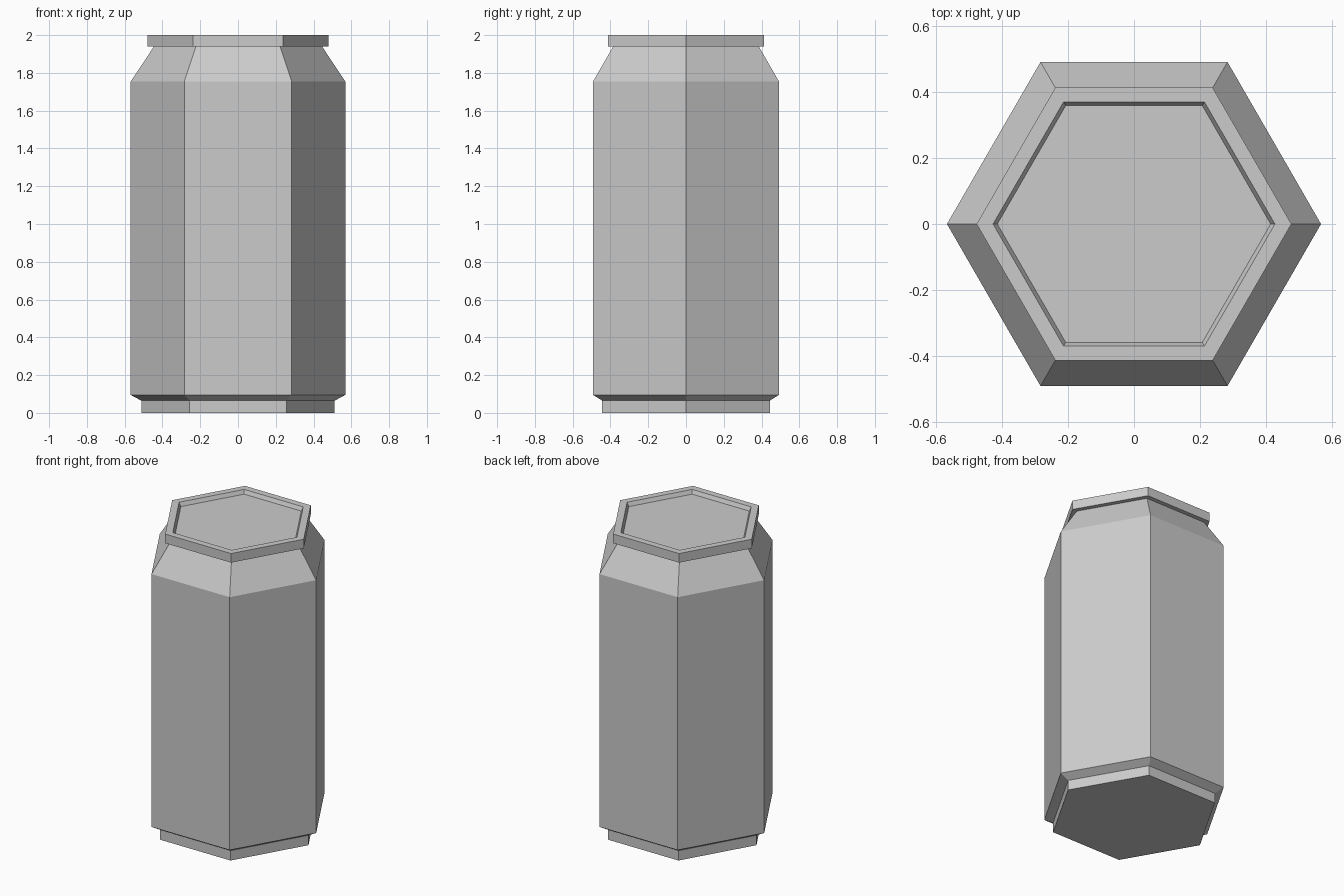
import bpy
import bmesh
from math import cos, sin, pi

SIDES = 6

cube = bpy.data.objects.get("Cube")
if cube:
    bpy.data.objects.remove(cube, do_unlink=True)

# Single plain metal colour
metal = bpy.data.materials.new("plain_grey")
metal.use_nodes = True
grey = (0.6, 0.6, 0.6, 1.0)
metal.diffuse_color = grey
metal.node_tree.nodes["Principled BSDF"].inputs["Base Color"].default_value = grey


def hex_solid(name, profile):
    """Stack six-sided rings given as (corner radius, height), capped at both ends."""
    bm = bmesh.new()
    rings = [[bm.verts.new((r * cos(2 * pi * i / SIDES), r * sin(2 * pi * i / SIDES), z))
              for i in range(SIDES)] for r, z in profile]
    for low, high in zip(rings, rings[1:]):
        for i in range(SIDES):
            j = (i + 1) % SIDES
            bm.faces.new((low[i], low[j], high[j], high[i]))
    bm.faces.new(rings[0][::-1])
    bm.faces.new(rings[-1])
    mesh = bpy.data.meshes.new(name)
    bm.to_mesh(mesh)
    bm.free()
    mesh.materials.append(metal)
    obj = bpy.data.objects.new(name, mesh)
    bpy.context.collection.objects.link(obj)
    return obj


# Can: foot, lower bevel, straight wall, tapered shoulder, overhanging rim, sunken lid
hex_solid("can", [
    (0.512, 0), (0.512, 0.065),
    (0.568, 0.095), (0.568, 1.755),
    (0.445, 1.94), (0.478, 1.94),
    (0.478, 2.0), (0.428, 2.0),
    (0.415, 1.975),
])
